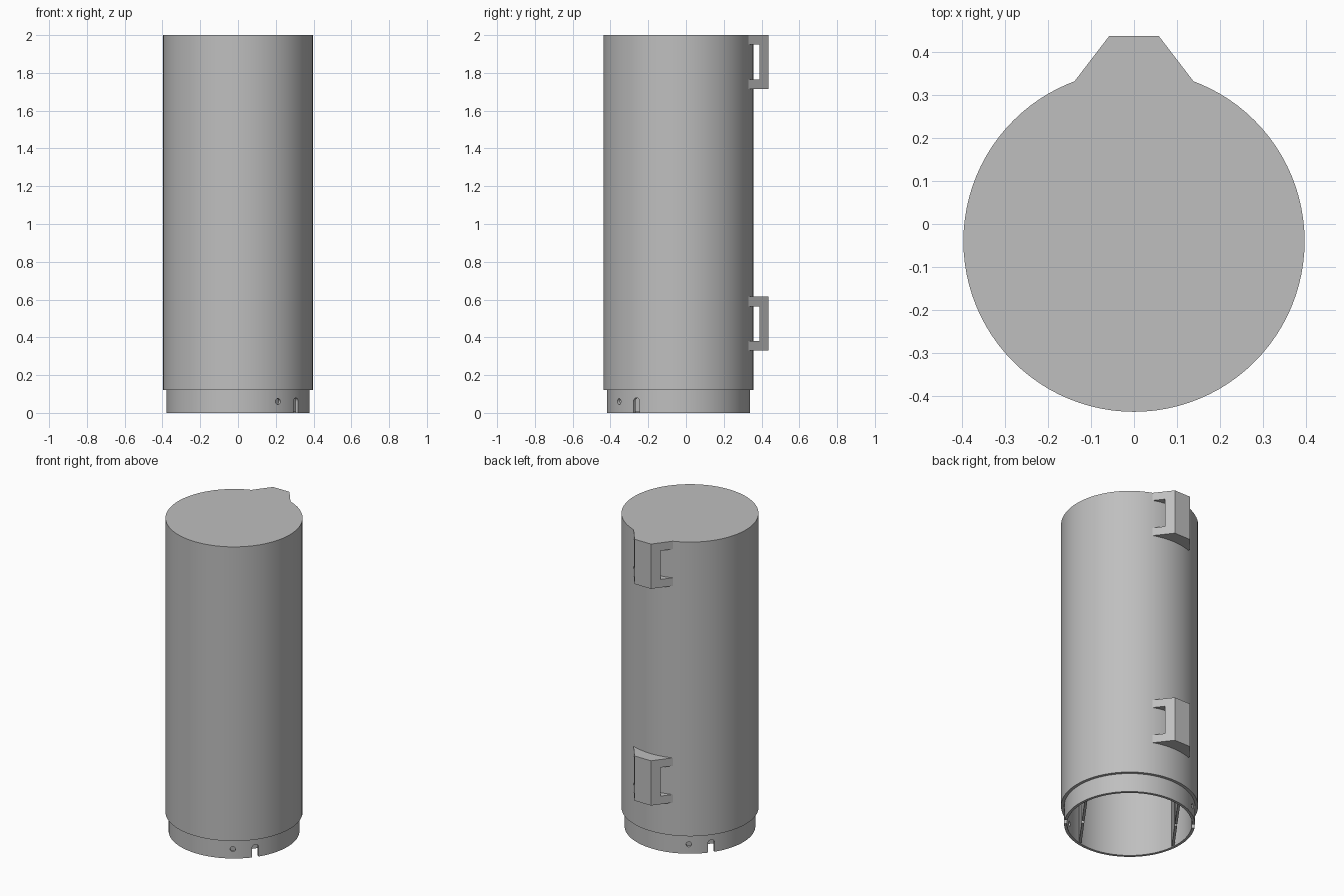
import bpy, bmesh, math
from mathutils import Matrix, Vector

cube = bpy.data.objects.get("Cube")
if cube:
    bpy.data.objects.remove(cube, do_unlink=True)

AXIS_Y = -0.04          # the tube axis sits forward of the brackets
SEGMENTS = 96

grey = bpy.data.materials.new("plain grey")
grey.use_nodes = True
colour = (0.52, 0.52, 0.52, 1)
grey.diffuse_color = colour
grey.node_tree.nodes["Principled BSDF"].inputs["Base Color"].default_value = colour


def finish(name, bm):
    bmesh.ops.recalc_face_normals(bm, faces=bm.faces)
    mesh = bpy.data.meshes.new(name)
    bm.to_mesh(mesh)
    bm.free()
    mesh.materials.append(grey)
    obj = bpy.data.objects.new(name, mesh)
    bpy.context.collection.objects.link(obj)
    return obj


def activate(obj):
    bpy.ops.object.select_all(action="DESELECT")
    obj.select_set(True)
    bpy.context.view_layer.objects.active = obj


def prism(name, outline, z0, z1):
    bm = bmesh.new()
    face = bm.faces.new([bm.verts.new((x, y, z0)) for x, y in outline])
    top = bmesh.ops.extrude_face_region(bm, geom=[face])
    verts = [v for v in top["geom"] if isinstance(v, bmesh.types.BMVert)]
    bmesh.ops.translate(bm, verts=verts, vec=(0, 0, z1 - z0))
    return finish(name, bm)


def box(name, lo, hi, matrix=Matrix()):
    lo, hi = Vector(lo), Vector(hi)
    bm = bmesh.new()
    size = Matrix.Diagonal((*(hi - lo), 1))
    bmesh.ops.create_cube(bm, size=1, matrix=matrix @ Matrix.Translation((lo + hi) / 2) @ size)
    return finish(name, bm)


def radial(angle):
    # local +x points outward from the tube axis at this angle
    return Matrix.Translation((0, AXIS_Y, 0)) @ Matrix.Rotation(math.radians(angle), 4, "Z")


def rod(name, angle, z, radius):
    bm = bmesh.new()
    place = radial(angle) @ Matrix.Translation((0.37, 0, z)) @ Matrix.Rotation(math.pi / 2, 4, "Y")
    bmesh.ops.create_cone(bm, cap_ends=True, segments=24, radius1=radius,
                          radius2=radius, depth=0.1, matrix=place)
    return finish(name, bm)


def cut(obj, cutter):
    activate(obj)
    mod = obj.modifiers.new("cut", "BOOLEAN")
    mod.operation = "DIFFERENCE"
    mod.solver = "EXACT"
    mod.object = cutter
    bpy.ops.object.modifier_apply(modifier=mod.name)
    bpy.data.objects.remove(cutter, do_unlink=True)


# Hollow tube, closed on top, with a narrower lip at the bottom
profile = [(0, 1.97), (0.362, 1.97), (0.362, 0), (0.379, 0),
           (0.379, 0.12), (0.397, 0.12), (0.397, 2), (0, 2)]
bm = bmesh.new()
points = [bm.verts.new((r, AXIS_Y, z)) for r, z in profile]
edges = [bm.edges.new(pair) for pair in zip(points, points[1:])]
bmesh.ops.spin(bm, geom=points + edges, cent=(0, AXIS_Y, 0), axis=(0, 0, 1),
               angle=math.tau, steps=SEGMENTS, use_duplicate=False)
bmesh.ops.remove_doubles(bm, verts=bm.verts, dist=0.0005)
tube = finish("tube", bm)

# Pin hole and round-topped slot on two opposite sides of the lip
for turn in (0, 180):
    cut(tube, rod("hole_cutter", turn - 56, 0.06, 0.016))
    cut(tube, box("slot_cutter", (0.32, -0.02, -0.05), (0.42, 0.02, 0.061), radial(turn - 36)))
    cut(tube, rod("slot_top_cutter", turn - 36, 0.06, 0.02))

activate(tube)
bpy.ops.object.shade_smooth_by_angle(angle=math.radians(30))

# Flat guide plates inside the tube, split in the middle
for side, turn in (("right", -36), ("left", 144)):
    for half, (a, b) in (("front", (-0.25, -0.012)), ("back", (0.012, 0.25))):
        box(f"{side}_{half}_guide_plate", (0.262, a, 0.005), (0.277, b, 1.975), radial(turn))

# Tapered bracket loops on the back
outline = [(-0.14, 0.33), (0.14, 0.33), (0.058, 0.437), (-0.058, 0.437)]
for name, z in (("lower_bracket", 0.329), ("upper_bracket", 1.714)):
    bracket = prism(name, outline, z, z + 0.286)
    cut(bracket, box("window_cutter", (-0.3, 0.2, z + 0.052), (0.3, 0.39, z + 0.235)))
